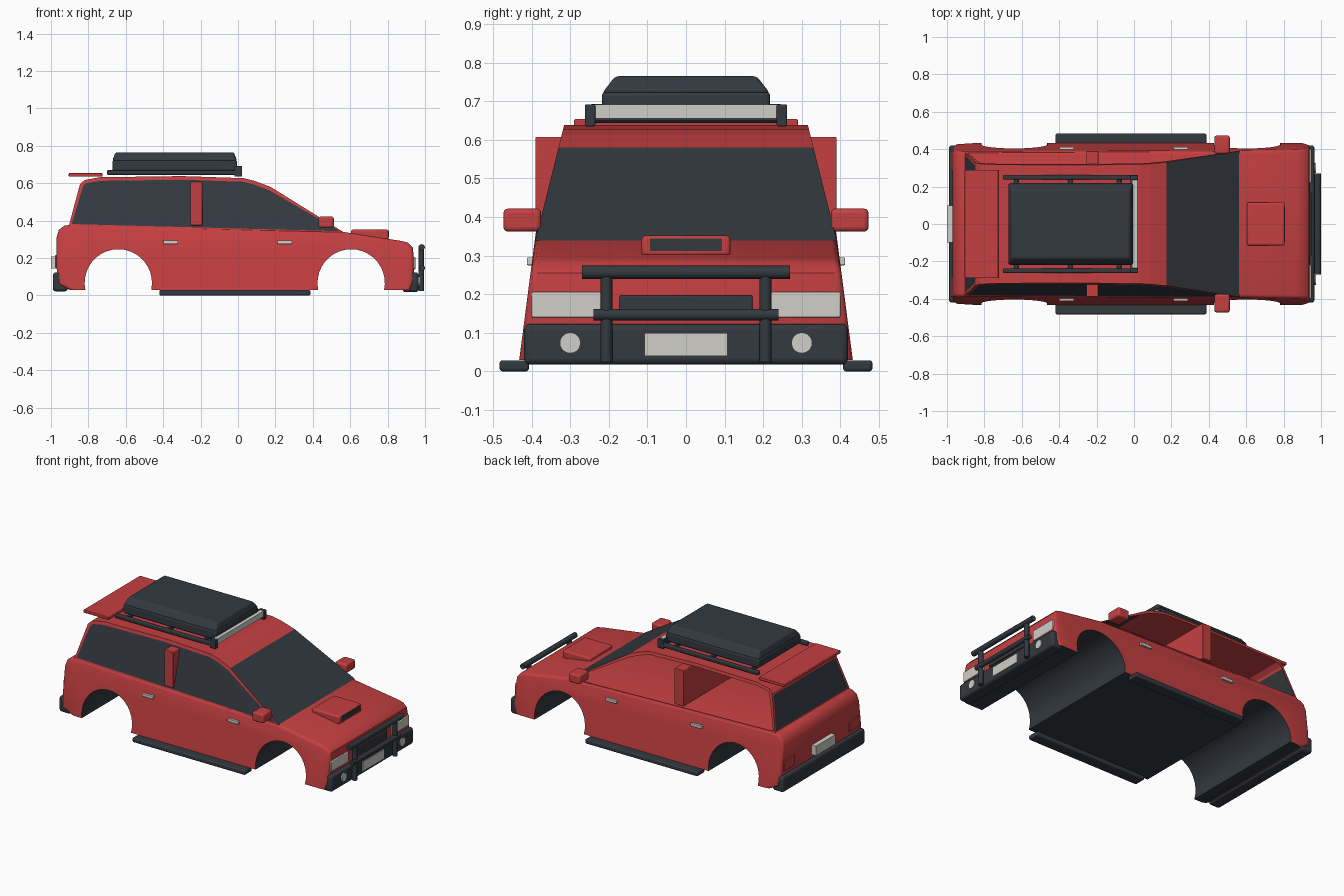
import bpy, bmesh, math
from mathutils import Vector

cube = bpy.data.objects.get("Cube")
if cube:
    bpy.data.objects.remove(cube, do_unlink=True)


def material(name, rgb):
    m = bpy.data.materials.new(name)
    m.use_nodes = True
    m.diffuse_color = (*rgb, 1)
    m.node_tree.nodes["Principled BSDF"].inputs["Base Color"].default_value = (*rgb, 1)
    return m


RED = material("red paint", (0.56, 0.05, 0.053))
DARK = material("dark trim", (0.033, 0.041, 0.05))
PALE = material("pale lamp", (0.63, 0.62, 0.58))


def finish(name, bm, mats, bevel=0.0, smooth=True):
    mesh = bpy.data.meshes.new(name)
    bmesh.ops.recalc_face_normals(bm, faces=bm.faces[:])
    bm.to_mesh(mesh)
    bm.free()
    ob = bpy.data.objects.new(name, mesh)
    bpy.context.collection.objects.link(ob)
    for m in mats:
        mesh.materials.append(m)
    if bevel:
        mod = ob.modifiers.new("rounded edges", "BEVEL")
        mod.width, mod.segments = bevel, 3
        mod.limit_method = "ANGLE"
    if smooth:
        bpy.ops.object.select_all(action="DESELECT")
        ob.select_set(True)
        bpy.context.view_layer.objects.active = ob
        bpy.ops.object.shade_smooth_by_angle(angle=math.radians(35))
    return ob


def box(name, x, y, z, mat, bevel=0.0, top=(1, 1)):
    """Box from ranges; top scales the upper face in x and y."""
    bm = bmesh.new()
    bmesh.ops.create_cube(bm, size=1)
    mid = [sum(r) / 2 for r in (x, y, z)]
    size = [r[1] - r[0] for r in (x, y, z)]
    for v in bm.verts:
        if v.co.z > 0:
            v.co.x *= top[0]
            v.co.y *= top[1]
        v.co = Vector(mid[i] + v.co[i] * size[i] for i in range(3))
    return finish(name, bm, [mat], bevel)


def rod(name, a, b, r, mat):
    """Cylinder between two points."""
    a, b = Vector(a), Vector(b)
    bm = bmesh.new()
    bmesh.ops.create_cone(bm, cap_ends=True, segments=20, radius1=r, radius2=r, depth=(b - a).length)
    turn = (b - a).to_track_quat("Z", "Y")
    for v in bm.verts:
        v.co = turn @ v.co + (a + b) / 2
    return finish(name, bm, [mat])


def loft(profile, width):
    """Side profile spanned between both flanks, width depending on height."""
    bm = bmesh.new()
    right, left = [[bm.verts.new((x, s * width(z), z)) for x, z in profile] for s in (-1, 1)]
    flanks = [bm.faces.new(right), bm.faces.new(left[::-1])]
    n = len(profile)
    strips = [bm.faces.new((right[i], left[i], left[(i + 1) % n], right[(i + 1) % n])) for i in range(n)]
    bmesh.ops.recalc_face_normals(bm, faces=bm.faces[:])
    return bm, flanks, strips


# Lower body with wheel arches in its profile
def arch(cx, r=0.18, cz=0.067, base=0.03, steps=20):
    start = math.asin((base - cz) / r)
    span = math.pi - 2 * start
    return [(cx + r * math.cos(start + span * i / steps), cz + r * math.sin(start + span * i / steps))
            for i in range(steps + 1)]


shell = [(-0.90, 0.03), (-0.96, 0.06), (-0.97, 0.15), (-0.97, 0.31), (-0.958, 0.35), (-0.93, 0.373),
         (-0.89, 0.378), (0.56, 0.34), (0.87, 0.292), (0.91, 0.282), (0.935, 0.255), (0.94, 0.2),
         (0.94, 0.08), (0.92, 0.03)]
profile = shell + arch(0.605) + arch(-0.64)
bm, flanks, strips = loft(profile, lambda z: 0.432 - 0.13 * (z - 0.03))
for f in strips[len(shell) - 1:]:
    f.material_index = 1
seams = [e for f in strips[:len(shell) - 1] for e in f.edges if any(g in flanks for g in e.link_faces)]
bmesh.ops.bevel(bm, geom=seams, offset=0.018, segments=3, profile=0.5, affect="EDGES")
finish("lower_body", bm, [RED, DARK])

# Cabin shell: glazed screens and right flank, open left flank
cabin = [(-0.905, 0.37), (-0.845, 0.595), (-0.82, 0.617), (-0.74, 0.632), (-0.3, 0.638), (0.03, 0.627),
         (0.09, 0.612), (0.175, 0.58), (0.565, 0.338)]
bm, flanks, strips = loft(cabin, lambda z: 0.389 - 0.25 * (z - 0.345))
strips[7].material_index = 1
bmesh.ops.delete(bm, geom=[strips[8]], context="FACES_ONLY")
for f in flanks + [strips[0]]:
    bmesh.ops.inset_individual(bm, faces=[f], thickness=0.02)
    f.material_index = 1
bmesh.ops.delete(bm, geom=[flanks[1]], context="FACES_ONLY")
finish("cabin", bm, [RED, DARK], smooth=False)
box("door_pillar", (-0.255, -0.19), (-0.39, 0.39), (0.375, 0.608), RED, 0.004)

# Front end
box("front_bumper", (0.88, 0.965), (-0.42, 0.42), (0.018, 0.123), DARK, 0.015)
box("grille", (0.92, 0.95), (-0.172, 0.172), (0.14, 0.197), DARK, 0.004)
box("front_plate", (0.95, 0.972), (-0.108, 0.108), (0.04, 0.1), PALE)
box("hood_scoop", (0.605, 0.805), (-0.115, 0.115), (0.298, 0.352), RED, 0.01)
box("scoop_opening", (0.8, 0.807), (-0.093, 0.093), (0.312, 0.344), DARK)
rod("bull_bar_top", (0.982, -0.27, 0.257), (0.982, 0.27, 0.257), 0.017, DARK)
rod("bull_bar_middle", (0.985, -0.24, 0.147), (0.985, 0.24, 0.147), 0.015, DARK)

# Rear end
box("rear_bumper", (-0.99, -0.91), (-0.42, 0.42), (0.022, 0.123), DARK, 0.015)
box("rear_plate", (-1.0, -0.96), (-0.1, 0.1), (0.145, 0.207), PALE)
box("spoiler", (-0.905, -0.725), (-0.29, 0.29), (0.635, 0.654), RED, 0.004)

# Roof load
box("cargo_box", (-0.672, -0.005), (-0.218, 0.218), (0.665, 0.725), DARK, 0.012)
box("cargo_lid", (-0.672, -0.005), (-0.218, 0.218), (0.72, 0.765), DARK, 0.01, top=(0.95, 0.84))
box("light_bar", (-0.01, 0.018), (-0.24, 0.24), (0.655, 0.691), PALE)
box("light_bar_back", (-0.02, -0.008), (-0.245, 0.245), (0.65, 0.693), DARK)
for i, x in enumerate((-0.63, -0.34, -0.08)):
    rod(f"rack_crossbar_{i}", (x, -0.25, 0.655), (x, 0.25, 0.655), 0.012, DARK)

# Paired parts on both sides
for side, s in (("right", -1), ("left", 1)):
    def pair(name, x, y, z, mat, bevel=0.0):
        box(f"{side}_{name}", x, sorted((s * y[0], s * y[1])), z, mat, bevel)

    pair("headlight", (0.91, 0.948), (0.22, 0.4), (0.14, 0.206), PALE, 0.004)
    pair("tail_light", (-0.979, -0.95), (0.28, 0.39), (0.15, 0.215), RED, 0.003)
    pair("mirror", (0.43, 0.512), (0.375, 0.473), (0.362, 0.422), RED, 0.012)
    pair("side_step", (-0.42, 0.387), (0.407, 0.483), (0.0, 0.029), DARK, 0.008)
    pair("roof_rail", (-0.7, 0.015), (0.238, 0.262), (0.645, 0.67), DARK, 0.006)
    pair("light_bar_bracket", (-0.02, 0.022), (0.235, 0.262), (0.635, 0.692), DARK, 0.004)
    for x, label in ((-0.36, "rear"), (0.25, "front")):
        pair(label + "_door_handle", (x - 0.04, x + 0.04), (0.385, 0.412), (0.275, 0.295), PALE, 0.003)
    rod(f"{side}_fog_light", (0.94, s * 0.3, 0.074), (0.972, s * 0.3, 0.074), 0.027, PALE)
    rod(f"{side}_bull_bar_upright", (0.98, s * 0.206, 0.025), (0.98, s * 0.206, 0.26), 0.015, DARK)
